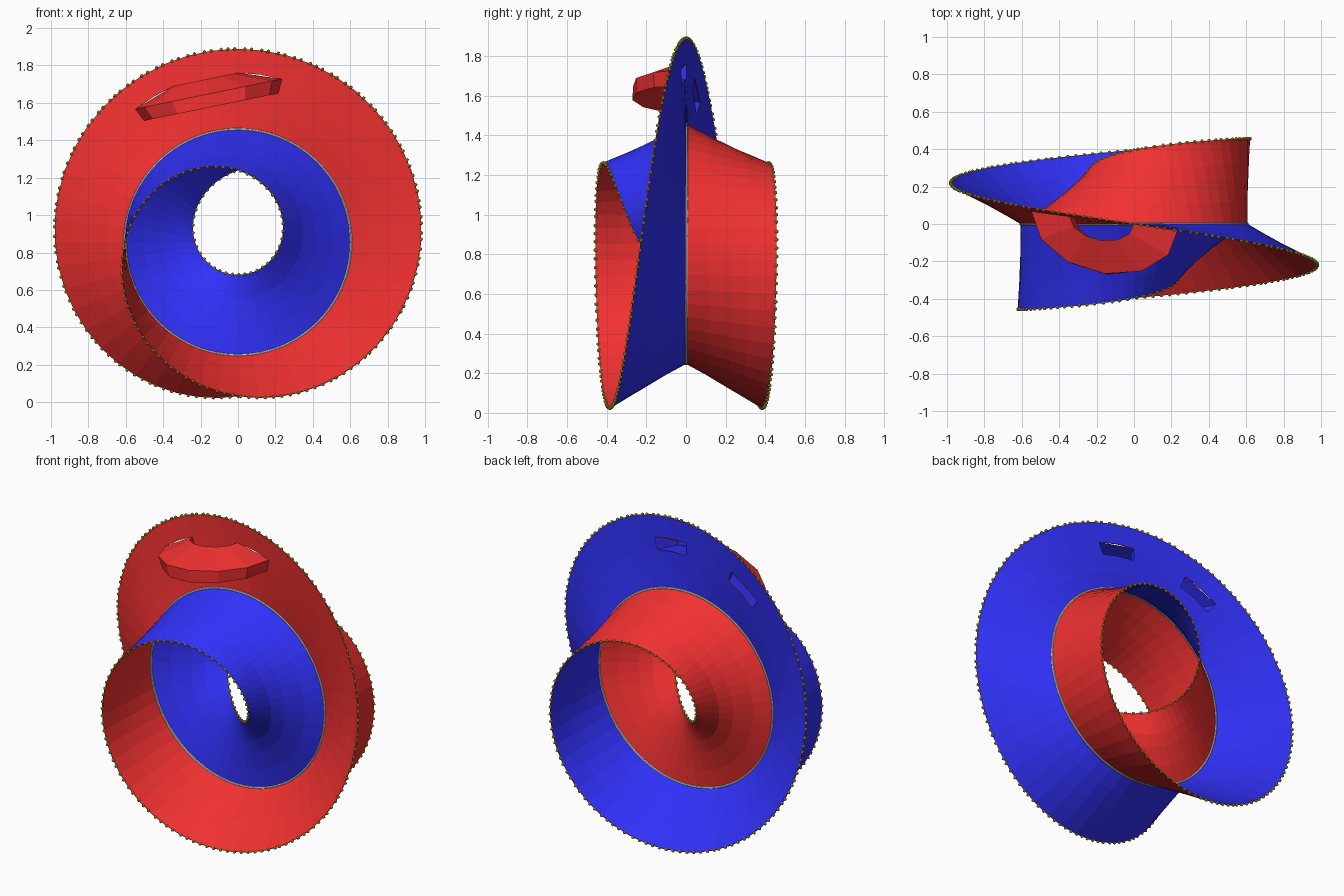
import bpy, bmesh, math
from mathutils import Vector, Matrix

if "Cube" in bpy.data.objects:
    bpy.data.objects.remove(bpy.data.objects["Cube"])

R, LR, LY, ZC = 0.604, 0.432, 0.457, 0.853   # spine radius, fin reach (radial, axial), centre height
N = 48                                        # segments per turn
ROWS = [0, 0.26, 0.52, 0.70, 1]               # rows across the fin
THICK = 0.004


def material(name, rgb):
    m = bpy.data.materials.new(name)
    m.diffuse_color = (*rgb, 1)
    m.use_nodes = True
    m.node_tree.nodes["Principled BSDF"].inputs["Base Color"].default_value = m.diffuse_color
    return m


RED = material("red", (0.88, 0.03, 0.03))
BLUE = material("blue", (0.03, 0.03, 0.95))
YELLOW = material("yellow", (0.6, 0.5, 0.03))


def point(deg, s):
    """Point on the fin; it turns a third of a twist on each lap."""
    t = math.radians(deg)
    phi = (t - math.pi / 2) / 3
    r = R + s * LR * math.cos(phi)
    return Vector((r * math.cos(t), s * LY * math.sin(phi), ZC + r * math.sin(t)))


def finish(bm, name, mats, two_sided=False):
    me = bpy.data.meshes.new(name)
    bm.to_mesh(me)
    bm.free()
    ob = bpy.data.objects.new(name, me)
    bpy.context.collection.objects.link(ob)
    for m in mats:
        me.materials.append(m)
    if two_sided:
        mod = ob.modifiers.new("two_sided", 'SOLIDIFY')
        mod.thickness = THICK
        mod.offset = 0
        mod.material_offset = 1
    return ob


# Three-lap fin, red on one side and blue on the other, with two openings
bm = bmesh.new()
grid = [[bm.verts.new(point(j * 360 / N, s)) for s in ROWS] for j in range(3 * N)]
for j in range(3 * N):
    a, b = grid[j], grid[(j + 1) % (3 * N)]
    for k in range(len(ROWS) - 1):
        if k == 2 and j in (10, 11, 15, 16):
            continue
        bm.faces.new((a[k], a[k + 1], b[k + 1], b[k]))
finish(bm, "twisted_fin", [RED, BLUE], True)

# Hollow arched handle joining the two openings
bm = bmesh.new()
corners = [(75, 127.5, 0.52, 0.285), (75, 127.5, 0.70, 0.285),
           (90, 112.5, 0.70, 0.11), (90, 112.5, 0.52, 0.11)]
rings = []
for i in range(7):
    tau = math.pi * i / 6
    ring = []
    for d0, d1, s, h in corners:
        p, q = point(d0, s), point(d1, s)
        co = (p + q) / 2 + (p - q) / 2 * math.cos(tau) + Vector((0, -h * math.sin(tau), 0))
        ring.append(bm.verts.new(co))
    rings.append(ring)
for a, b in zip(rings, rings[1:]):
    for k in range(4):
        n = (k + 1) % 4
        bm.faces.new((a[k], a[n], b[n], b[k]))
# make the red side face away from the tube axis
mid = sum((v.co for v in rings[3]), Vector()) / 4
bm.normal_update()
f = next(f for f in bm.faces if all(v in rings[2][:2] + rings[3][:2] for v in f.verts))
if f.normal.dot(f.calc_center_median() - mid) < 0:
    bmesh.ops.reverse_faces(bm, faces=bm.faces[:])
finish(bm, "handle", [RED, BLUE], True)

# Grey spine ring where the three laps meet
bpy.ops.mesh.primitive_torus_add(location=(0, 0, ZC), rotation=(math.pi / 2, 0, 0),
                                 major_radius=R, minor_radius=0.009,
                                 major_segments=96, minor_segments=8)
bpy.context.object.name = "spine_ring"

# Beads evenly spaced along the single free edge
pts = [point(d, 1) for d in range(0, 1081)]
length = sum((b - a).length for a, b in zip(pts, pts[1:]))
step = length / 264
bm = bmesh.new()
travel = step
for a, b in zip(pts, pts[1:]):
    travel += (b - a).length
    if travel >= step:
        travel -= step
        bmesh.ops.create_icosphere(bm, subdivisions=1, radius=0.0105, matrix=Matrix.Translation(b))
finish(bm, "edge_beads", [YELLOW])
